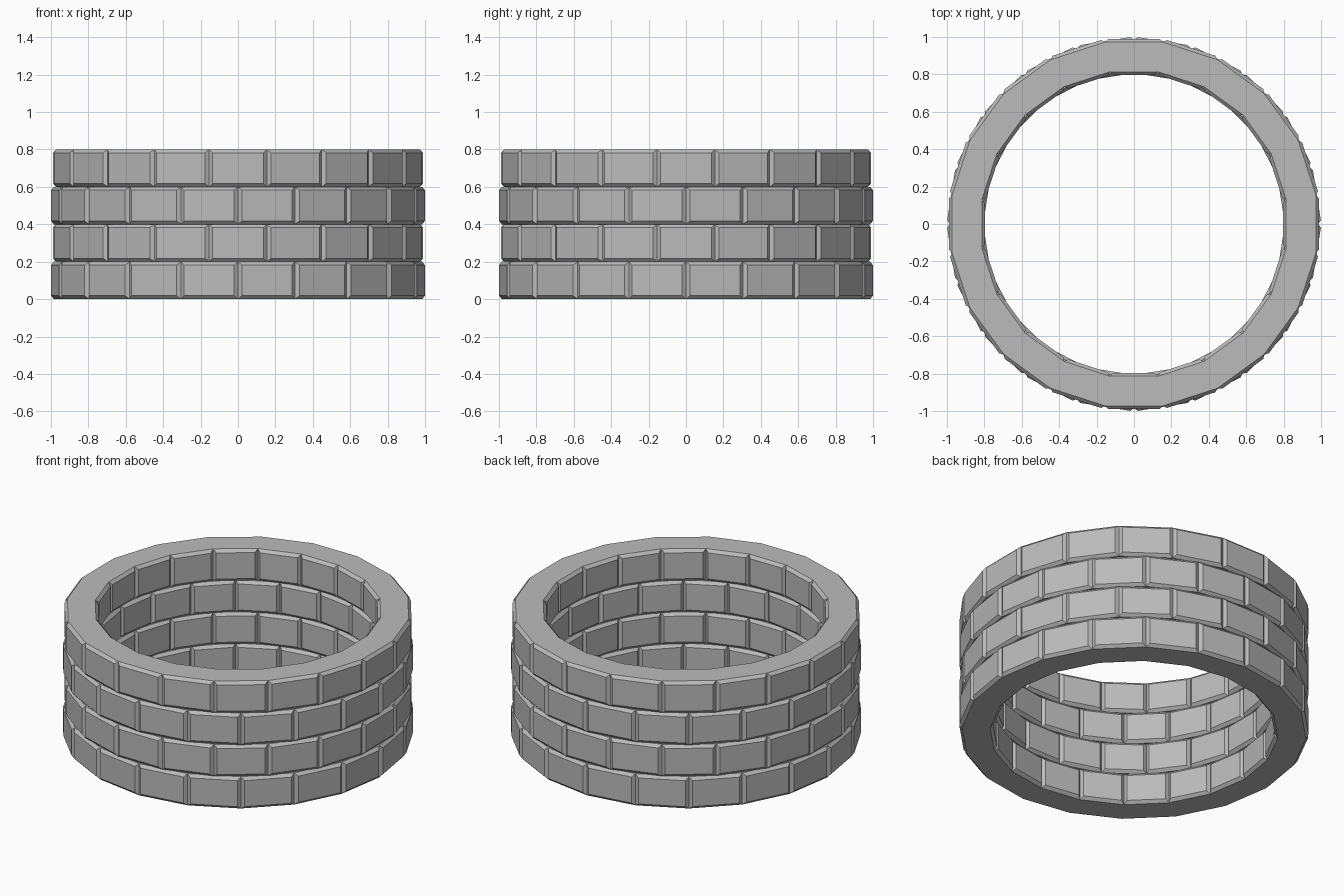
import bpy, bmesh
from math import pi, sin, cos

SIDES = 20          # bricks per course
ROW_H = 0.2         # course height
ROWS = 4
R_OUT, R_IN = 0.985, 0.824   # mortar-line radii
BEVEL, RAISE = 0.018, 0.017  # brick edge width and relief

cube = bpy.data.objects.get("Cube")
if cube:
    bpy.data.objects.remove(cube, do_unlink=True)

stone = bpy.data.materials.new("grey stone")
stone.use_nodes = True
GREY = (0.5, 0.5, 0.5, 1)
stone.diffuse_color = GREY
stone.node_tree.nodes["Principled BSDF"].inputs["Base Color"].default_value = GREY


def brick_course(name, z, turn):
    """Ring of raised bricks, joints starting at the given angle."""
    bm = bmesh.new()
    # rectangular section swept around the axis
    section = [(R_IN, z), (R_OUT, z), (R_OUT, z + ROW_H), (R_IN, z + ROW_H)]
    rings = []
    for i in range(SIDES):
        a = turn + 2 * pi * i / SIDES
        rings.append([bm.verts.new((r * cos(a), r * sin(a), h)) for r, h in section])
    walls = []
    for i in range(SIDES):
        a, b = rings[i], rings[(i + 1) % SIDES]
        for k in range(4):
            n = (k + 1) % 4
            face = bm.faces.new((a[k], b[k], b[n], a[n]))
            if k % 2:
                walls.append(face)
    bmesh.ops.recalc_face_normals(bm, faces=bm.faces[:])
    # raise a bevelled brick on every outer and inner wall face
    bmesh.ops.inset_individual(bm, faces=walls, thickness=BEVEL, depth=RAISE,
                               use_even_offset=True)
    mesh = bpy.data.meshes.new(name)
    bm.to_mesh(mesh)
    bm.free()
    mesh.materials.append(stone)
    obj = bpy.data.objects.new(name, mesh)
    bpy.context.collection.objects.link(obj)
    return obj


# courses stacked with joints staggered by half a brick
for row in range(ROWS):
    brick_course(f"brick_course_{row + 1}", row * ROW_H, (row % 2) * pi / SIDES)
